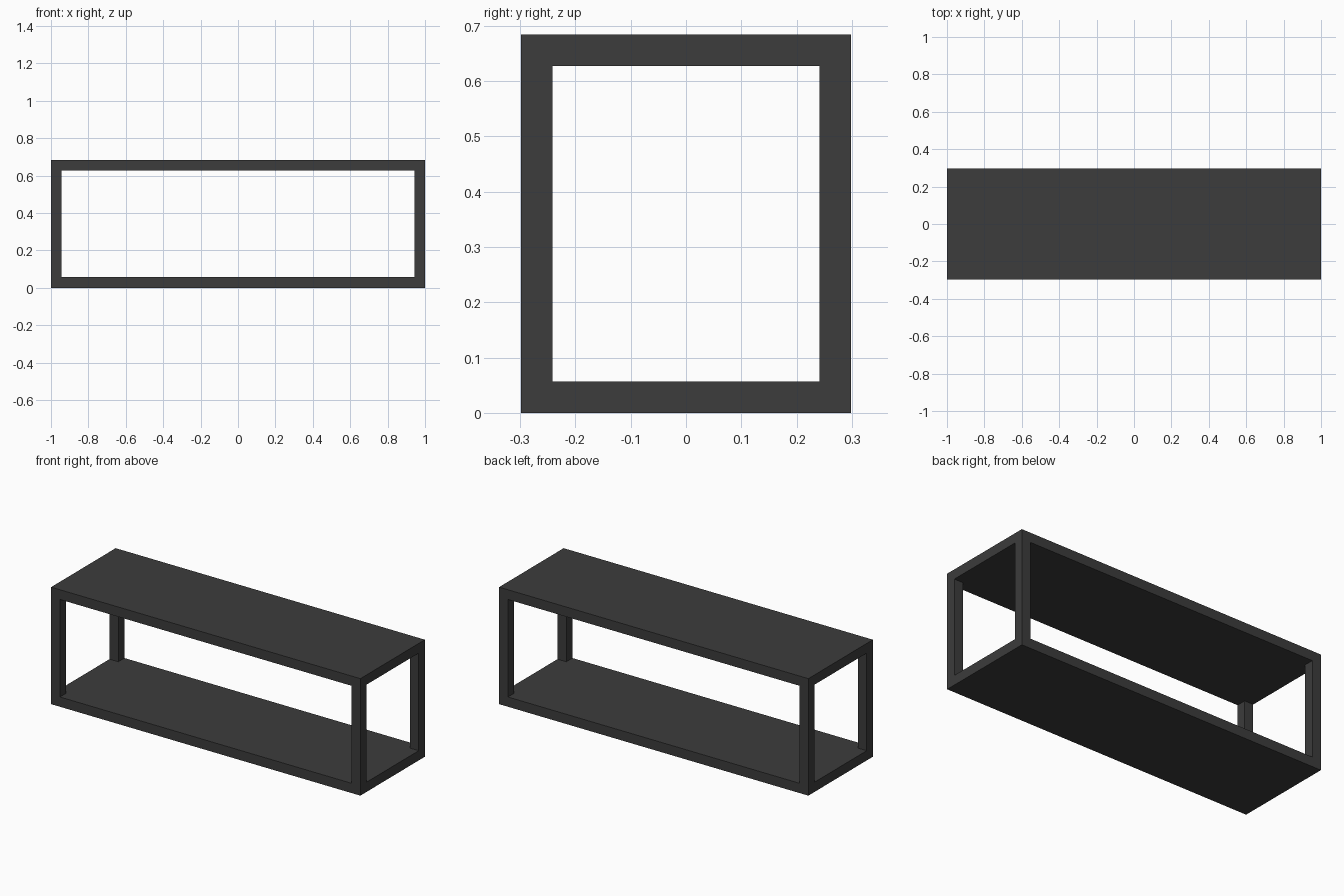
import bpy

if "Cube" in bpy.data.objects:
    bpy.data.objects.remove(bpy.data.objects["Cube"])

HX, HY, H = 1.0, 0.298, 0.684   # half length, half depth, height
T = 0.057                       # board and post thickness

mat = bpy.data.materials.new("charcoal")
mat.diffuse_color = (0.045, 0.045, 0.045, 1)
mat.use_nodes = True
mat.node_tree.nodes["Principled BSDF"].inputs["Base Color"].default_value = mat.diffuse_color


def box(name, lo, hi):
    """Box spanning two opposite corners."""
    bpy.ops.mesh.primitive_cube_add(size=1, location=[(a + b) / 2 for a, b in zip(lo, hi)])
    ob = bpy.context.object
    ob.name = name
    ob.scale = [b - a for a, b in zip(lo, hi)]
    bpy.ops.object.transform_apply(location=False, rotation=False, scale=True)
    ob.data.materials.append(mat)
    return ob


# Solid lower and upper boards
box("bottom_board", (-HX, -HY, 0), (HX, HY, T))
box("top_board", (-HX, -HY, H - T), (HX, HY, H))

# Four square corner posts between the boards
for sx, side in ((-1, "left"), (1, "right")):
    for sy, end in ((-1, "front"), (1, "back")):
        xs = sorted((sx * HX, sx * (HX - T)))
        ys = sorted((sy * HY, sy * (HY - T)))
        box(f"{end}_{side}_post", (xs[0], ys[0], T), (xs[1], ys[1], H - T))
